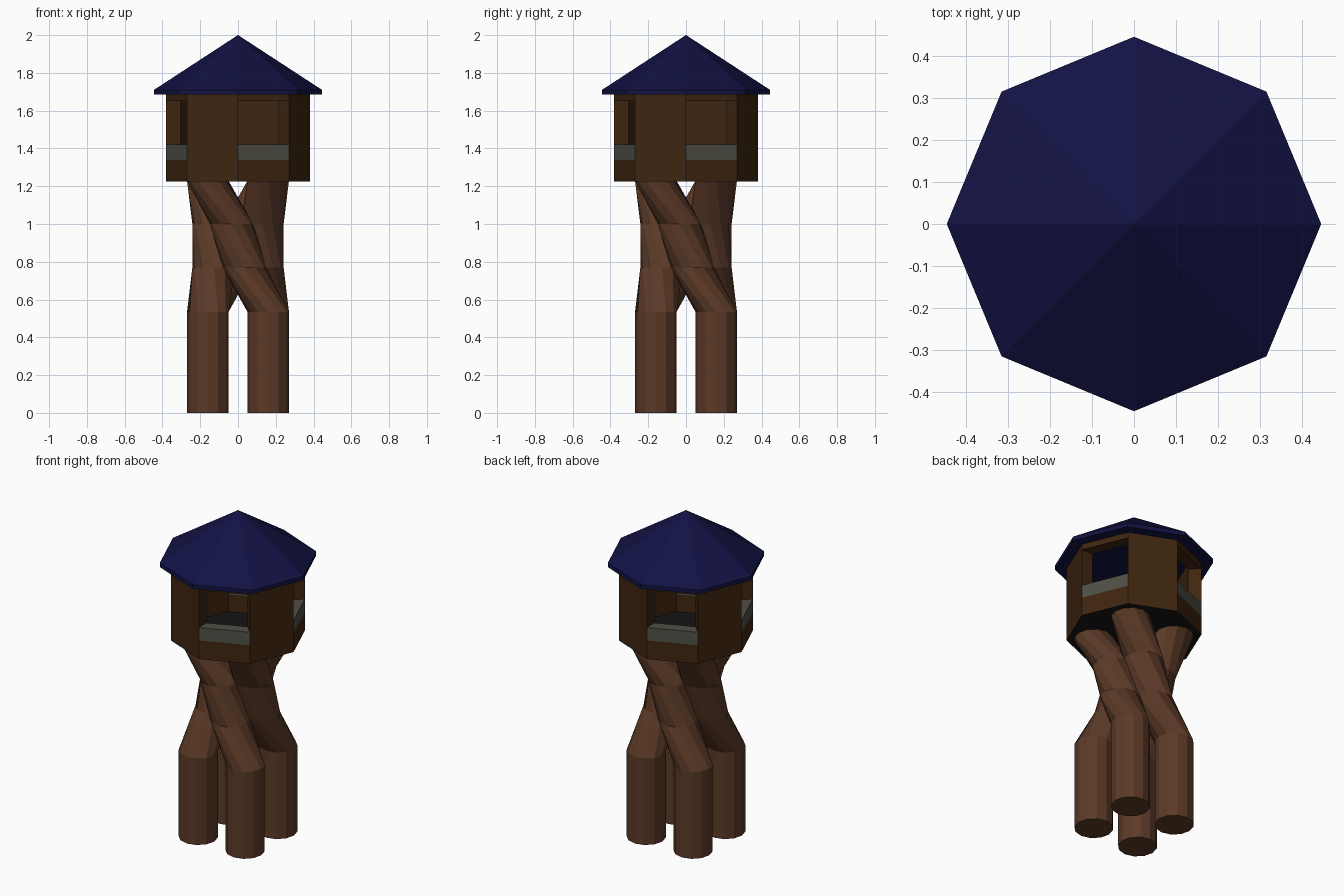
import bpy, bmesh, math
from math import radians, cos, sin

if "Cube" in bpy.data.objects:
    bpy.data.objects.remove(bpy.data.objects["Cube"])


def material(name, rgb):
    m = bpy.data.materials.new(name)
    m.diffuse_color = (*rgb, 1)
    m.use_nodes = True
    m.node_tree.nodes["Principled BSDF"].inputs["Base Color"].default_value = m.diffuse_color
    return m


BARK = material("bark brown", (0.105, 0.042, 0.020))
WOOD = material("wall brown", (0.050, 0.019, 0.005))
BLUE = material("roof blue", (0.006, 0.006, 0.058))
GREY = material("sill grey", (0.080, 0.080, 0.062))
DARK = material("floor black", (0.007, 0.007, 0.007))


def loft(name, rings, mats):
    """Skin a list of equal-length point rings and cap both ends."""
    bm = bmesh.new()
    rows = [[bm.verts.new(p) for p in ring] for ring in rings]
    n = len(rows[0])
    for a, b in zip(rows, rows[1:]):
        for i in range(n):
            j = (i + 1) % n
            bm.faces.new((a[i], a[j], b[j], b[i]))
    bm.faces.new(rows[0][::-1])
    bm.faces.new(rows[-1])
    bmesh.ops.recalc_face_normals(bm, faces=bm.faces)
    me = bpy.data.meshes.new(name)
    bm.to_mesh(me)
    bm.free()
    for m in mats:
        me.materials.append(m)
    ob = bpy.data.objects.new(name, me)
    bpy.context.collection.objects.link(ob)
    return ob


def ring(cx, cy, r, z, n, turn=0.0):
    return [(cx + r * cos(turn + i * math.tau / n),
             cy + r * sin(turn + i * math.tau / n), z) for i in range(n)]


R_OUT, R_IN = 0.38, 0.305
BASE, TOP = 1.225, 1.687


def wall_block(name, side, z0, z1, mat):
    """One of eight wall sections, mitred at the octagon corners."""
    a, b = radians(45 * side), radians(45 * side + 45)
    corners = [(R_IN, a), (R_OUT, a), (R_OUT, b), (R_IN, b)]
    ob = loft(name, [[(r * cos(t), r * sin(t), z) for r, t in corners]
                     for z in (z0, z1)], [mat, DARK])
    # underside of the hut is black
    if z0 == BASE:
        for p in ob.data.polygons:
            if p.normal.z < -0.9:
                p.material_index = 1


# Twisting trunks: (height, twist in degrees, distance from axis, radius)
PATH = [(0, 0, 0.226, 0.11), (0.535, 0, 0.226, 0.11), (0.77, 30, 0.132, 0.114),
        (1.0, 60, 0.132, 0.114), (BASE + 0.003, 90, 0.226, 0.11)]
for k in range(4):
    rings = []
    for z, twist, dist, r in PATH:
        t = radians(45 + 90 * k - twist)
        rings.append(ring(dist * cos(t), dist * sin(t), r, z, 12, t + radians(45)))
    loft(f"trunk_{k + 1}", rings, [BARK])

# Hut walls: even sides have windows, odd sides are solid
for s in range(8):
    if s % 2 == 0:
        wall_block(f"window_apron_{s}", s, BASE, 1.34, WOOD)
        wall_block(f"window_sill_{s}", s, 1.34, 1.42, GREY)
        wall_block(f"window_lintel_{s}", s, 1.65, TOP, WOOD)
    else:
        wall_block(f"solid_wall_{s}", s, BASE, TOP, WOOD)

# Floor
loft("floor", [ring(0, 0, R_IN + 0.001, z, 8) for z in (BASE, BASE + 0.008)], [DARK])

# Roof with a short vertical eave
roof = loft("roof", [ring(0, 0, 0.445, 1.685, 8), ring(0, 0, 0.445, 1.71, 8),
                     ring(0, 0, 0.0005, 2.0, 8)], [BLUE])
